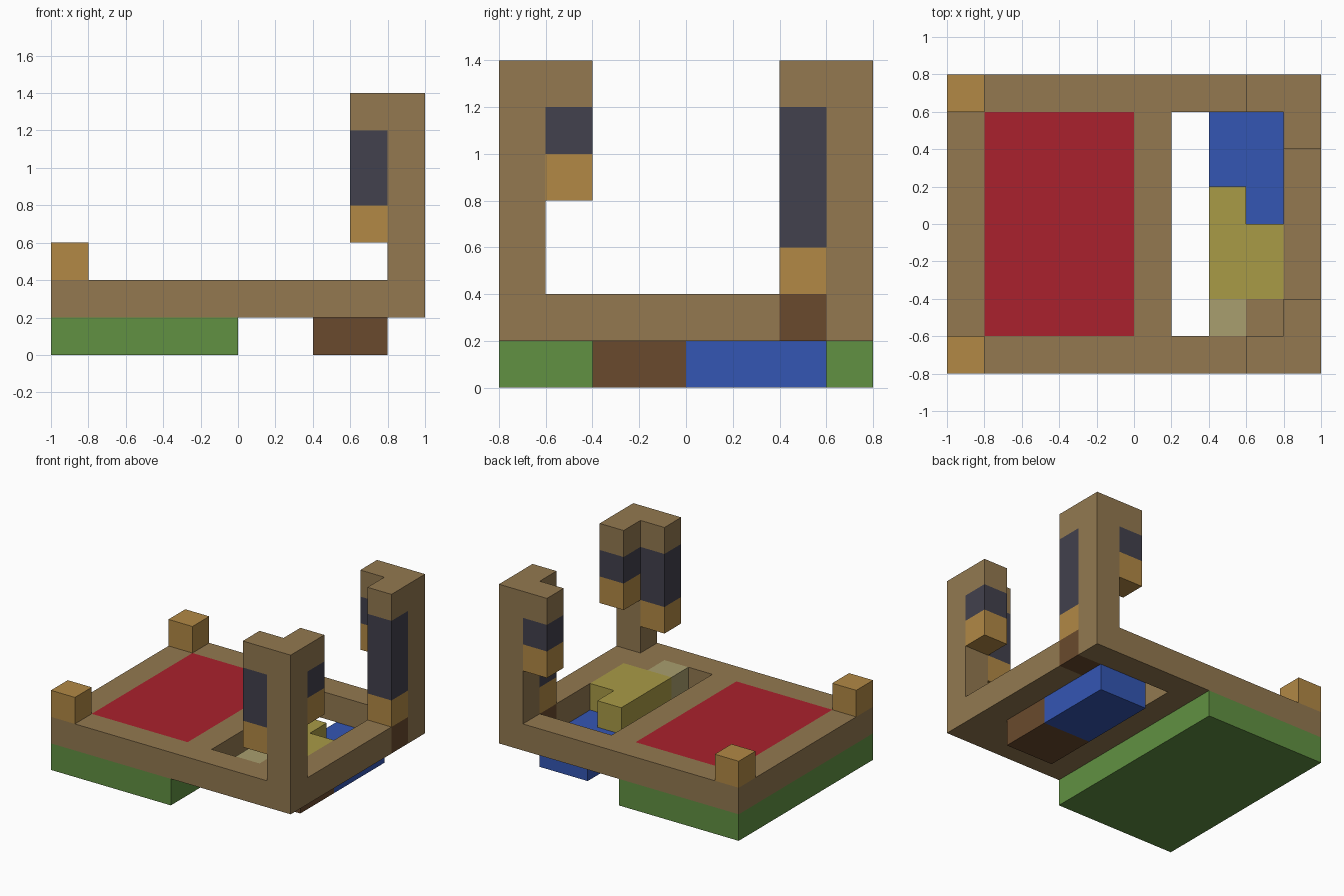
import bpy
import bmesh

if "Cube" in bpy.data.objects:
    bpy.data.objects.remove(bpy.data.objects["Cube"], do_unlink=True)

UNIT = 0.2  # size of one building block


def linear(c):
    c /= 255
    return c / 12.92 if c <= 0.04045 else ((c + 0.055) / 1.055) ** 2.4


def material(name, code):
    mat = bpy.data.materials.new(name)
    mat.use_nodes = True
    rgba = [linear(v) for v in bytes.fromhex(code)] + [1]
    mat.diffuse_color = rgba
    mat.node_tree.nodes["Principled BSDF"].inputs["Base Color"].default_value = rgba
    return mat


wood = material("wood brown", "937950")
tan = material("tan", "B28945")
charcoal = material("charcoal", "42414D")
red = material("red", "AA212D")
green = material("green", "619142")
bark = material("dark brown", "6A4A2D")
blue = material("blue", "3456B4")
yellow = material("yellow", "A99B46")
cream = material("pale yellow", "A99F6E")


def blocks(name, mat, *ranges):
    """One object from boxes, each given as x, y and z ranges in block units."""
    bm = bmesh.new()
    for box in ranges:
        cube = bmesh.ops.create_cube(bm, size=1)
        for v in cube["verts"]:
            v.co = [UNIT * (lo + (hi - lo) * (c + 0.5)) for c, (lo, hi) in zip(v.co, box)]
    mesh = bpy.data.meshes.new(name)
    bm.to_mesh(mesh)
    bm.free()
    mesh.materials.append(mat)
    obj = bpy.data.objects.new(name, mesh)
    bpy.context.collection.objects.link(obj)
    return obj


def hanging_arm(name, x, y, tan_z, dark_z):
    """Arm hanging from a post top: tan tip, charcoal band, wood cap."""
    blocks(name + "_tip", tan, (x, y, (tan_z, tan_z + 1)))
    blocks(name + "_band", charcoal, (x, y, (dark_z, 6)))
    blocks(name + "_cap", wood, (x, y, (6, 7)))


# Base and frame deck
deck = (1, 2)
blocks("base_slab", green, ((-5, 0), (-4, 4), (0, 1)))
blocks("frame", wood,
       ((-5, 5), (-4, -3), deck), ((-5, 5), (3, 4), deck),
       ((-5, -4), (-3, 3), deck), ((0, 1), (-3, 3), deck),
       ((4, 5), (-3, 2), deck), ((3, 4), (-3, -2), deck))
blocks("red_panel", red, ((-4, 0), (-3, 3), deck))
blocks("frame_dark_block", bark, ((4, 5), (2, 3), deck))

# Parts in the open well
blocks("well_step", bark, ((2, 4), (-2, 0), (0, 1)))
blocks("blue_floor", blue, ((2, 4), (0, 3), (0, 1)))
blocks("yellow_bed", yellow, ((2, 4), (-2, 0), deck), ((2, 3), (0, 1), deck))
blocks("pale_pillow", cream, ((2, 3), (-3, -2), deck))

# Corner knobs and tall posts, front and back
for side, y in (("front", (-4, -3)), ("back", (3, 4))):
    blocks(side + "_knob", tan, ((-5, -4), y, (2, 3)))
    blocks(side + "_post", wood, ((4, 5), y, (2, 7)))

# Arms of different lengths beside each post
hanging_arm("front_post_outer_arm", (3, 4), (-4, -3), 3, 4)
hanging_arm("front_post_inner_arm", (4, 5), (-3, -2), 4, 5)
hanging_arm("back_post_outer_arm", (3, 4), (3, 4), 4, 5)
hanging_arm("back_post_inner_arm", (4, 5), (2, 3), 2, 3)
